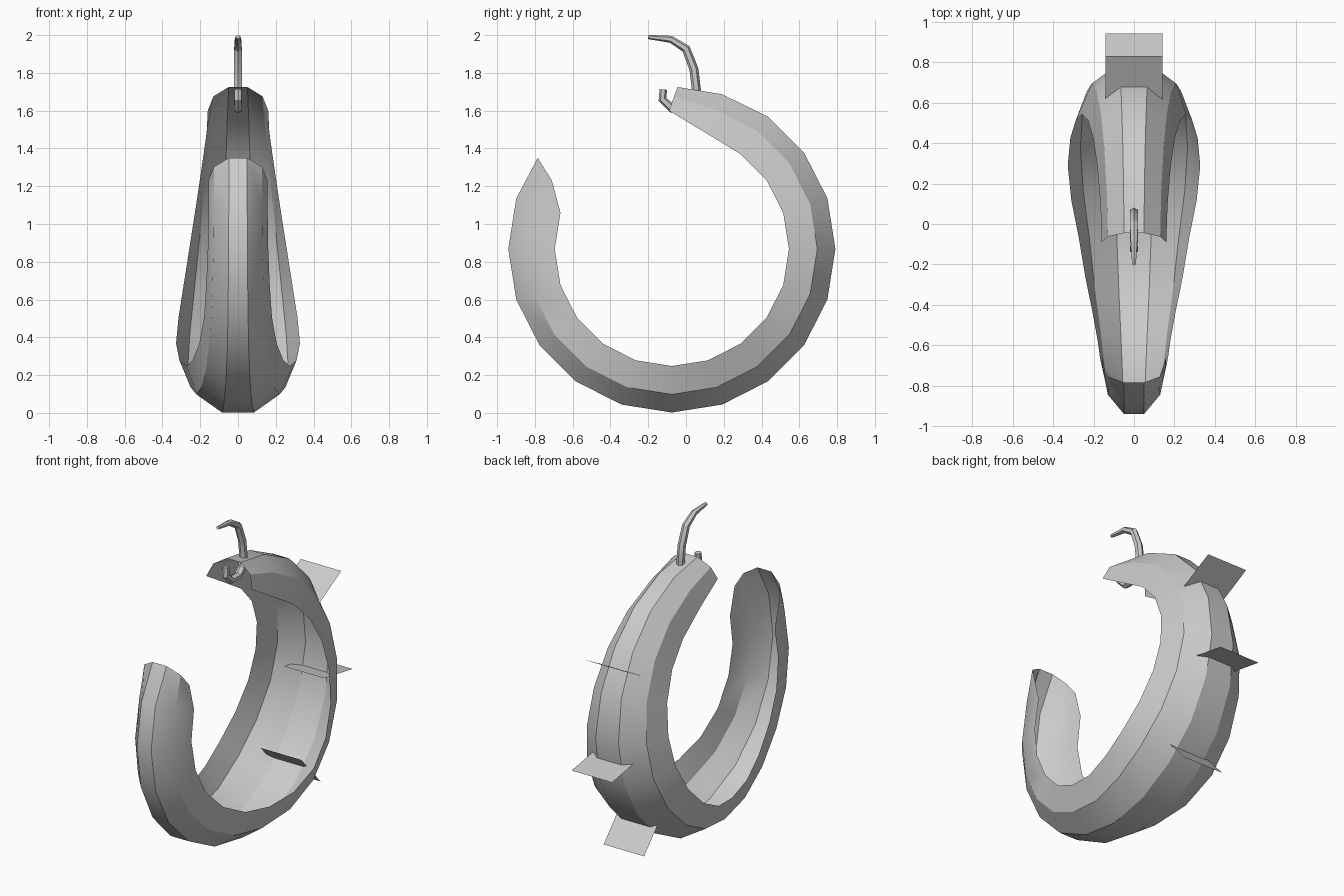
import bpy, bmesh, math
from mathutils import Vector

if "Cube" in bpy.data.objects:
    bpy.data.objects.remove(bpy.data.objects["Cube"], do_unlink=True)

grey = bpy.data.materials.new("light_grey")
grey.use_nodes = True
grey.diffuse_color = (0.6, 0.6, 0.6, 1)
grey.node_tree.nodes["Principled BSDF"].inputs["Base Color"].default_value = (0.6, 0.6, 0.6, 1)

CY, CZ = -0.075, 0.868          # centre of the curled body
R_OUT, R_LIP = 0.866, 0.62      # radii of the spine strip and the open lip


def make_object(name, bm, smooth=True):
    mesh = bpy.data.meshes.new(name)
    bm.to_mesh(mesh)
    bm.free()
    mesh.materials.append(grey)
    obj = bpy.data.objects.new(name, mesh)
    bpy.context.collection.objects.link(obj)
    if smooth:
        bpy.ops.object.select_all(action='DESELECT')
        obj.select_set(True)
        bpy.context.view_layer.objects.active = obj
        bpy.ops.object.shade_smooth_by_angle(angle=math.radians(30))
    return obj


def polar(r, deg):
    a = math.radians(deg)
    return Vector((0, CY + r * math.cos(a), CZ + r * math.sin(a)))


def bridge(bm, rows, closed=False):
    for a, b in zip(rows, rows[1:]):
        n = len(a)
        for i in range(n if closed else n - 1):
            k = (i + 1) % n
            bm.faces.new((a[i], a[k], b[k], b[i]))


# Curled body: an open half-decagon shell swept from tail to head
half_widths = [0.157, 0.157, 0.16, 0.168, 0.18, 0.205, 0.24, 0.272, 0.31,
               0.328, 0.315, 0.288, 0.258, 0.228, 0.202, 0.182, 0.166, 0.16]
# Ends and neck depart from the circle: section -> (spine, lip) as y, z
special = {-7: ((-0.785, 1.35), (-0.71, 1.23)),
           9: ((0.19, 1.687), (0.10, 1.485)),
           10: ((-0.045, 1.725), (-0.09, 1.60))}
profile = [(-1, 0), (-0.81, 0.61), (-0.31, 1), (0.31, 1), (0.81, 0.61), (1, 0)]

bm = bmesh.new()
rows = []
for j, w in zip(range(-7, 11), half_widths):
    deg = -90 + 18 * j
    spine, lip = polar(R_OUT, deg), polar(R_LIP, deg)
    if j in special:
        spine, lip = (Vector((0, *p)) for p in special[j])
    row = []
    for fx, h in profile:
        p = lip.lerp(spine, h)
        row.append(bm.verts.new((fx * w, p.y, p.z)))
    rows.append(row)
bridge(bm, rows)
# Face the shell outwards
bm.normal_update()
for f in bm.faces:
    c = f.calc_center_median()
    if f.normal.dot(c - Vector((0, CY, CZ)).lerp(Vector((0, c.y, c.z)), 0.7)) < 0:
        f.normal_flip()
make_object("curled_body", bm)

# Hooked wire: passes through the head and tapers at both ends
path = [(-0.2, 1.99), (-0.08, 1.978), (0.0, 1.928), (0.042, 1.82), (0.055, 1.71),
        (0.04, 1.645), (0.0, 1.61), (-0.075, 1.612), (-0.125, 1.66), (-0.12, 1.712)]
radii = [0.011, 0.019, 0.023] + [0.024] * 5 + [0.022, 0.02]
pts = [Vector((0, *p)) for p in path]
bm = bmesh.new()
rows = []
for i, (p, r) in enumerate(zip(pts, radii)):
    tangent = (pts[min(i + 1, len(pts) - 1)] - pts[max(i - 1, 0)]).normalized()
    side = Vector((1, 0, 0))
    up = tangent.cross(side)
    rows.append([bm.verts.new(p + r * (side * math.sin(k * math.pi / 3)
                                       + up * math.cos(k * math.pi / 3)))
                 for k in range(6)])
bridge(bm, rows, closed=True)
bm.faces.new(rows[0])
bm.faces.new(rows[-1])
bmesh.ops.recalc_face_normals(bm, faces=bm.faces)
make_object("hooked_wire", bm)

# Three flat radial plates through the back of the body
for name, deg in (("upper_plate", 28.5), ("middle_plate", -9.5), ("lower_plate", -47.5)):
    bm = bmesh.new()
    inner, outer = polar(0.748, deg), polar(1.032, deg)
    corners = [(-0.142, inner), (0.142, inner), (0.142, outer), (-0.142, outer)]
    bm.faces.new([bm.verts.new((x, p.y, p.z)) for x, p in corners])
    make_object(name, bm, smooth=False)
